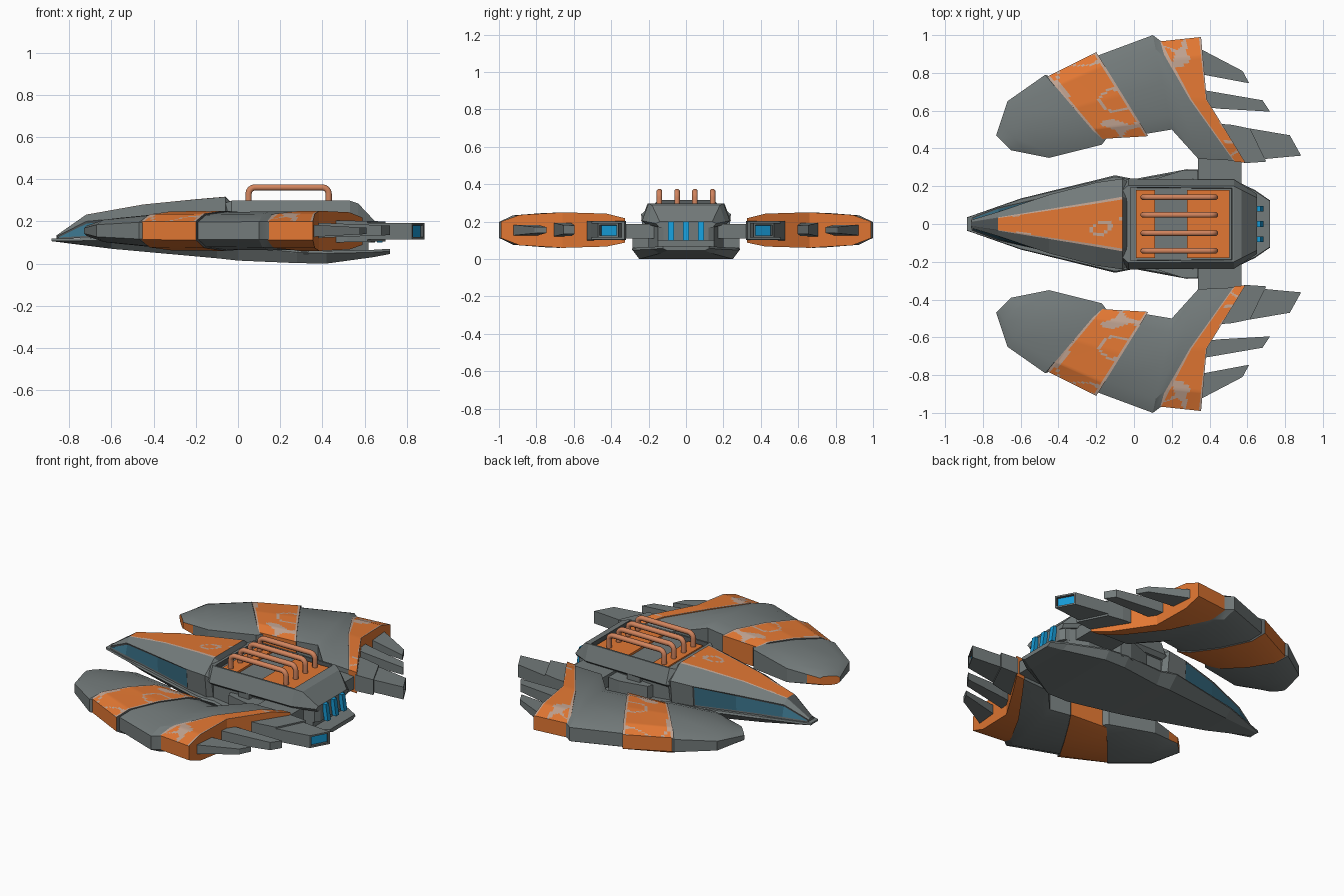
import bpy, bmesh, math, random
from mathutils import Vector, noise

if "Cube" in bpy.data.objects:
    bpy.data.objects.remove(bpy.data.objects["Cube"])
random.seed(4)

def mat(name, c):
    m = bpy.data.materials.new(name)
    m.diffuse_color = (*c, 1)
    m.use_nodes = True
    m.node_tree.nodes["Principled BSDF"].inputs["Base Color"].default_value = m.diffuse_color
    return m

GREY, DARK, ORANGE, WORN, BLUE, GLASS, COPPER = range(7)
MATS = [mat("hull grey", (.17, .195, .195)), mat("dark grey", (.085, .097, .1)),
        mat("orange paint", (.76, .185, .033)), mat("worn paint", (.52, .36, .28)),
        mat("glow blue", (.008, .33, .68)), mat("window teal", (.04, .16, .24)),
        mat("copper", (.64, .23, .11))]

def finish(name, bm, mirror=False, smooth=0):
    bmesh.ops.recalc_face_normals(bm, faces=bm.faces)
    me = bpy.data.meshes.new(name)
    bm.to_mesh(me)
    bm.free()
    for m in MATS:
        me.materials.append(m)
    if smooth:
        me.shade_smooth()
        me.set_sharp_from_angle(angle=math.radians(smooth))
    ob = bpy.data.objects.new(name, me)
    bpy.context.collection.objects.link(ob)
    if mirror:
        md = ob.modifiers.new("mirror", 'MIRROR')
        md.use_axis = (False, True, False)
    return ob

def loft_bm(rings, rule, cap0=GREY, cap1=GREY, strips=False):
    """Skin a list of equal rings; rule(i, j) gives each face's colour."""
    bm = bmesh.new()
    vs = [[bm.verts.new(p) for p in r] for r in rings]
    n = len(rings[0])
    for i in range(len(rings) - 1):
        for j in range(n):
            k = (j + 1) % n
            f = bm.faces.new((vs[i][j], vs[i][k], vs[i + 1][k], vs[i + 1][j]))
            f.material_index = rule(i, j)
    for v, c in ((vs[0], cap0), (vs[-1], cap1)):
        if strips:
            for k in range(n // 2 - 1):
                bm.faces.new((v[k], v[k + 1], v[n - 2 - k], v[n - 1 - k])).material_index = c
        else:
            bm.faces.new(v).material_index = c
    bmesh.ops.recalc_face_normals(bm, faces=bm.faces)
    return bm

def wear(bm, cuts, limit):
    """Split the upper orange faces and scrape the paint along thin noise contours."""
    bm.normal_update()
    top = [f for f in bm.faces if f.material_index == ORANGE and f.normal.z > .6]
    edges = {e for f in top for e in f.edges}
    bmesh.ops.subdivide_edges(bm, edges=list(edges), cuts=cuts, use_grid_fill=True)
    bm.normal_update()
    for f in bm.faces:
        if f.material_index == ORANGE and f.normal.z > .6:
            c = f.calc_center_median()
            if abs(noise.noise(Vector((c.x * 5, c.y * 9, 3.3)))) < limit:
                f.material_index = WORN

def prism(name, outline, z0, z1, color, mirror=False, taper=0, glow=None):
    """Extruded plan outline; taper squeezes the end with larger x; glow recesses one side face."""
    xs = [p[0] for p in outline]
    def ring(z):
        return [(x, y, z + ((z0 + z1) / 2 - z) * taper * (x - min(xs)) / (max(xs) - min(xs)))
                for x, y in outline]
    bm = loft_bm([ring(z0), ring(z1)], lambda i, j: color, color, color)
    if glow is not None:
        bm.faces.ensure_lookup_table()
        f = bm.faces[glow]
        bmesh.ops.inset_region(bm, faces=[f], thickness=.014)
        for g in bmesh.ops.inset_region(bm, faces=[f], thickness=.002, depth=-.015)['faces']:
            g.material_index = DARK
        f.material_index = BLUE
    return finish(name, bm, mirror)

# ---- wings: shared lens-shaped cross-section from outer to inner edge
PROFILE = [(0, .2), (.15, .236), (.5, .25), (.85, .243), (1, .218),
           (1, .088), (.85, .067), (.5, .06), (.15, .074), (0, .112)]

def section(O, I, s=1, mid=None):
    O, I = Vector(O), Vector(I)
    M = Vector(mid) if mid else (O + I) / 2
    out = []
    for t, z in PROFILE:
        p = O.lerp(M, t * 2) if t < .5 else M.lerp(I, t * 2 - 1)
        out.append(Vector((p.x, p.y, .155 + (z - .155) * s)))
    return out

def between(a, b, ts):
    return [[p.lerp(q, t) for p, q in zip(a, b)] for t in ts]

tip = between(section((-.73, .47), (-.65, .39), .3), section((-.67, .65), (-.45, .35), .65), [0, .4, 1])
tip += [section((-.47, .79), (-.17, .42), .9), section((-.43, .775), (-.14, .46), .85)]
finish("wing_tip", loft_bm(tip, lambda i, j: ORANGE if i == 0 and j == 4 else GREY, ORANGE, GREY, True),
       True, 25)

def trim(last):
    return lambda i, j: WORN if j < 4 and i in (0, last) else ORANGE

B = between(section((-.46, .78), (-.18, .45), .97), section((-.2, .91), (.075, .465), 1), [0, .05, .95, 1])
bm = loft_bm(B, trim(2), DARK, DARK, True)
wear(bm, 13, .045)
finish("wing_front_band", bm, True, 25)

C = [section((-.21, .885), (.05, .475), .93), section((.1, 1.0), (.2, .5), .97),
     section((.14, .97), (.34, .345), .96), section((.2, .95), (.55, .335), .93, (.325, .66))]
finish("wing_middle", loft_bm(C, lambda i, j: GREY, GREY, GREY, True), True, 25)

D = between(section((.12, .965), (.53, .33), 1, (.295, .66)),
            section((.355, .99), (.59, .325), 1, (.385, .66)), [0, .1, .95, 1])
bm = loft_bm(D, trim(2), ORANGE, ORANGE, True)
wear(bm, 13, .045)
finish("wing_rear_band", bm, True, 25)

# ---- trailing fins and wing engines
prism("outer_fin", [(.33, .93), (.365, .92), (.575, .81), (.61, .745), (.37, .79), (.33, .80)],
      .125, .185, GREY, True, .5)
prism("middle_fin", [(.34, .715), (.39, .705), (.68, .655), (.72, .595), (.46, .61), (.36, .62)],
      .12, .195, GREY, True, .4)
prism("engine_collar", [(.46, .53), (.52, .525), (.615, .505), (.70, .33), (.585, .322), (.52, .36)],
      .10, .205, GREY, True, .1)
prism("wing_engine", [(.60, .508), (.825, .47), (.885, .362), (.68, .343)],
      .115, .192, GREY, True, 0, 1)
prism("wing_strut", [(.34, .15), (.57, .15), (.57, .36), (.34, .36)], .11, .187, GREY, True)

# ---- lower hull tub: x, bottom half width, bottom z, rim half width, rim z
tub = []
for x, wb, zb, wt, zt in [(-.885, .02, .108, .035, .118), (-.6, .09, .07, .135, .122),
                          (-.1, .19, .025, .258, .105), (0, .2, .014, .238, .095),
                          (.28, .25, .002, .29, .065), (.42, .25, 0, .285, .06),
                          (.64, .14, .03, .18, .065), (.72, .1, .045, .125, .07)]:
    tub.append([(x, -wb, zb), (x, -wt, zt - .012), (x, -wt * .97, zt),
                (x, wt * .97, zt), (x, wt, zt - .012), (x, wb, zb)])
finish("lower_hull", loft_bm(tub, lambda i, j: GREY))

# ---- nose cabin: x, base (w, z), shoulder (w, z), ridge (w, z)
cab = []
for x, wb, zb, ws, zs, wt, zt in [(-.86, .033, .117, .022, .128, .012, .132),
                                  (-.72, .085, .122, .064, .2, .035, .23),
                                  (-.45, .15, .115, .155, .225, .079, .278),
                                  (-.2, .21, .108, .22, .235, .12, .303),
                                  (-.06, .225, .1, .24, .24, .145, .315),
                                  (-.03, .2, .1, .22, .22, .13, .285)]:
    half = [(wb, zb), (ws, zs), (wt, zt), (wt * .9, zt + .002)]
    cab.append([(x, -w, z) for w, z in half] + [(x, w, z) for w, z in reversed(half)])

def cab_rule(i, j):
    if j in (2, 3, 4):
        return DARK if i in (0, 4) else (ORANGE if j == 3 else WORN)
    return GREY

bm = loft_bm(cab, cab_rule)
bm.faces.ensure_lookup_table()
panes = [bm.faces[i * 8 + j] for i in range(3) for j in (0, 6)]
frame = bmesh.ops.inset_region(bm, faces=panes, thickness=.01, depth=-.004)['faces']
for f in frame:
    f.material_index = DARK
for f in panes:
    f.material_index = GLASS
wear(bm, 13, .035)
finish("nose_cabin", bm)

# ---- main body, deck cap with recessed bay
prism("main_body", [(-.06, -.2), (.5, -.2), (.62, -.15), (.62, .15), (.5, .2), (-.06, .2)], .05, .215, GREY)
deck = []
for x, wl, zl, wu, zu in [(-.07, .215, .21, .17, .285), (-.03, .24, .205, .205, .298),
                          (.53, .235, .205, .2, .298), (.57, .21, .2, .18, .285),
                          (.65, .16, .19, .14, .2)]:
    deck.append([(x, -wl * .9, zl - .02), (x, -wl, zl), (x, -wu, zu),
                 (x, wu, zu), (x, wl, zl), (x, wl * .9, zl - .02)])
bm = loft_bm(deck, lambda i, j: GREY)
bm.faces.ensure_lookup_table()
bay = bm.faces[1 * 6 + 2]
bmesh.ops.inset_region(bm, faces=[bay], thickness=.015)
for f in bmesh.ops.inset_region(bm, faces=[bay], thickness=.003, depth=-.03)['faces']:
    f.material_index = DARK
finish("deck", bm)

# bay floor plates
for n, x0, x1 in [("front", .01, .11), ("rear", .28, .505)]:
    prism("bay_plate_" + n, [(x0, -.18), (x1, -.18), (x1, .18), (x0, .18)], .26, .281, ORANGE)

# side buttresses and pillars under the deck
prism("side_buttress", [(.08, .18), (.1, .235), (.26, .285), (.335, .285), (.335, .18)],
      .06, .16, GREY, True, -.3)
prism("side_pillar", [(.16, .18), (.16, .225), (.24, .235), (.24, .18)], .06, .21, GREY, True)

# ---- four arched copper pipes over the bay
path, R = [(.05, .262, 0)], .03
for cx, a0 in [(.05 + R, 180), (.43 - R, 90)]:
    for k in range(5):
        a = math.radians(a0 - k * 22.5)
        path.append((cx + R * math.cos(a), .361 - R + R * math.sin(a), math.pi - a))
path.append((.43, .262, math.pi))
for n, y in enumerate((-.142, -.048, .048, .142)):
    rings = []
    for x, z, a in path:
        ring = []
        for k in range(8):
            q = math.tau * (k + .5) / 8
            d = .016 * math.cos(q)
            ring.append((x - d * math.cos(a), y + .016 * math.sin(q), z + d * math.sin(a)))
        rings.append(ring)
    finish(f"pipe_{n + 1}", loft_bm(rings, lambda i, j: COPPER, COPPER, COPPER), False, 50)

# ---- rear engine block with slanted glowing bars
prism("rear_engine", [(.55, -.17), (.63, -.15), (.65, -.12), (.65, .12), (.63, .15), (.55, .17)],
      .1, .186, GREY)
for n, y in enumerate((-.08, 0, .08)):
    rings = [[(x, y - .015, z), (x + .025, y - .015, z), (x + .025, y + .015, z), (x, y + .015, z)]
             for x, z in [(.66, .1), (.645, .2)]]
    finish(f"glow_bar_{n + 1}", loft_bm(rings, lambda i, j: BLUE, BLUE, BLUE))
